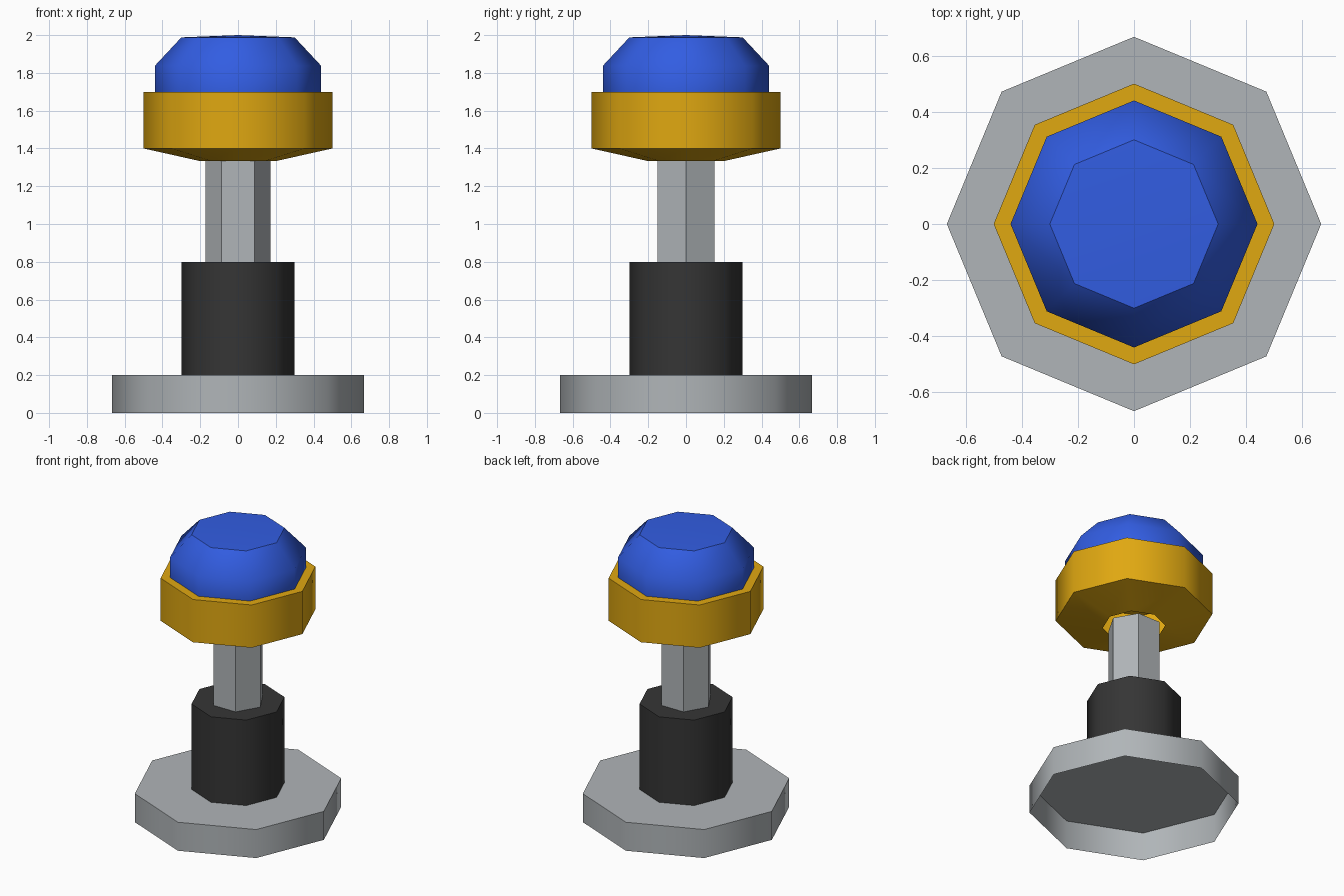
import bpy, bmesh, math

if "Cube" in bpy.data.objects:
    bpy.data.objects.remove(bpy.data.objects["Cube"])


def material(name, srgb):
    m = bpy.data.materials.new(name)
    lin = [((c / 255 + 0.055) / 1.055) ** 2.4 for c in srgb]
    m.diffuse_color = (*lin, 1.0)
    m.use_nodes = True
    m.node_tree.nodes["Principled BSDF"].inputs["Base Color"].default_value = m.diffuse_color
    return m


grey = material("light grey", (176, 181, 184))
black = material("near black", (53, 53, 53))
gold = material("golden yellow", (224, 168, 17))
blue = material("blue", (50, 93, 226))


def lathe(name, profile, sides, mat, reverse=False):
    """Turn (radius, z) points around z; radius 0 closes to a point."""
    bm = bmesh.new()
    rings = []
    for r, z in profile:
        if r == 0:
            rings.append([bm.verts.new((0, 0, z))] * sides)
        else:
            rings.append([bm.verts.new((r * math.cos(2 * math.pi * i / sides),
                                        r * math.sin(2 * math.pi * i / sides), z))
                          for i in range(sides)])
    for a, b in zip(rings, rings[1:]):
        for i in range(sides):
            j = (i + 1) % sides
            quad = list(dict.fromkeys((a[i], a[j], b[j], b[i])))
            bm.faces.new(quad).smooth = True
    bm.normal_update()
    # Octagon corners stay smooth, steeper edges are sharp
    for e in bm.edges:
        if len(e.link_faces) == 2:
            e.smooth = e.calc_face_angle() < math.radians(45.5)
    me = bpy.data.meshes.new(name)
    bm.to_mesh(me)
    bm.free()
    me.materials.append(mat)
    ob = bpy.data.objects.new(name, me)
    bpy.context.collection.objects.link(ob)
    return ob


# Base plate, open underneath
lathe("base_plate", [(0.667, 0), (0.667, 0.2), (0, 0.2)], 8, grey)
# Dark collar standing on the base
lathe("collar", [(0.3, 0.2), (0.3, 0.8), (0, 0.8)], 8, black)
# Hexagonal shaft
lathe("shaft", [(0.173, 0.8), (0.173, 1.333), (0, 1.333)], 6, grey)
# Hollow cup with a hole in its sloped underside
lathe("cup", [(0.2, 1.333), (0.5, 1.4), (0.5, 1.7), (0.44, 1.7)], 8, gold)
# Dome button
lathe("dome", [(0.44, 1.7), (0.44, 1.838), (0.3, 1.988), (0, 2.0)], 8, blue)
